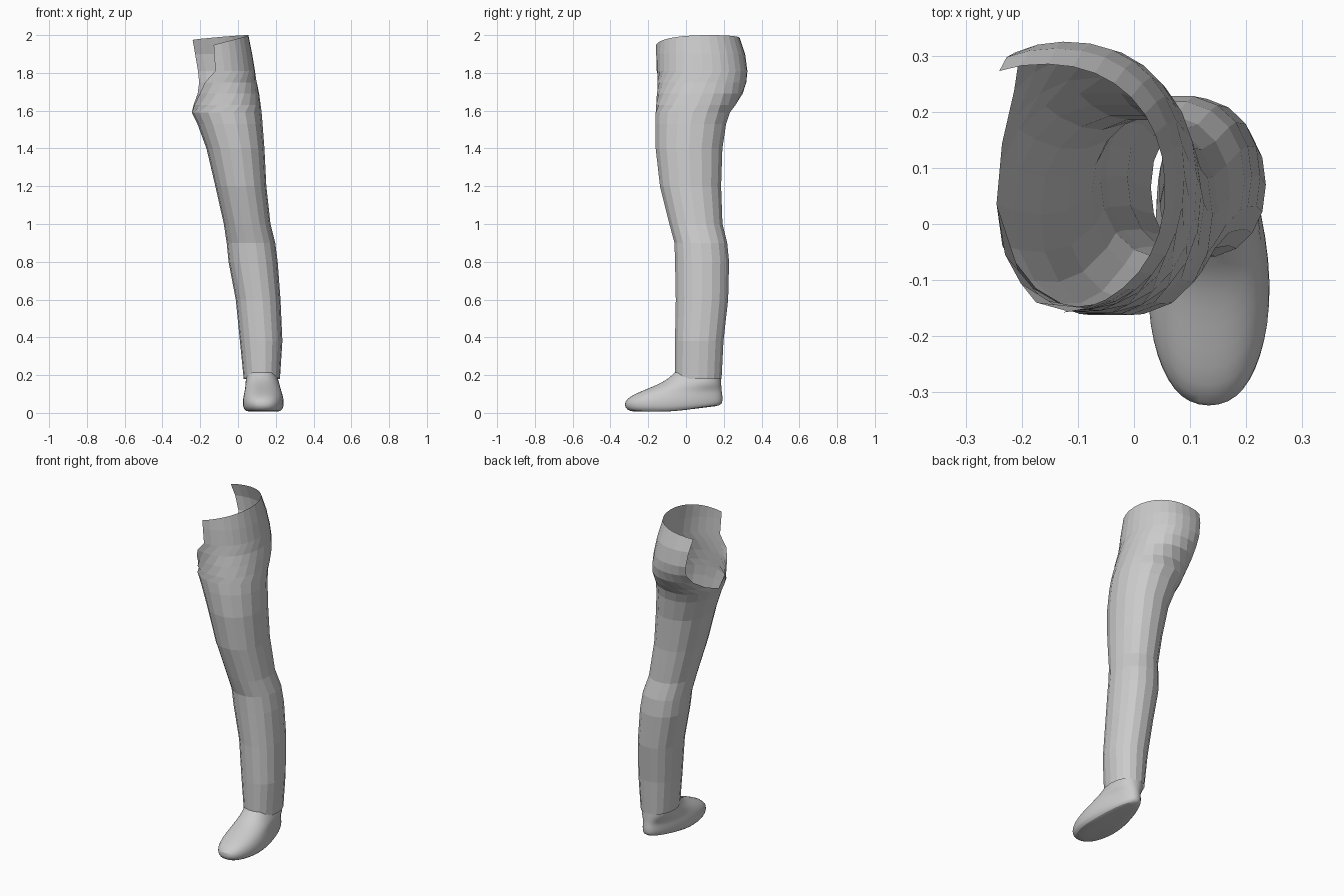
import bpy, bmesh
from math import sin, cos, radians

cube = bpy.data.objects.get("Cube")
if cube:
    bpy.data.objects.remove(cube)

grey = bpy.data.materials.new("plain grey")
grey.use_nodes = True
colour = (0.6, 0.6, 0.6, 1)
grey.diffuse_color = colour
grey.node_tree.nodes["Principled BSDF"].inputs["Base Color"].default_value = colour


def loft(name, rings, cap=False):
    """Skin a list of equally long point rings; doubled seam points are welded."""
    bm = bmesh.new()
    rows = [[bm.verts.new(p) for p in ring] for ring in rings]
    for low, high in zip(rows, rows[1:]):
        for i in range(len(low) - 1):
            bm.faces.new((low[i], low[i + 1], high[i + 1], high[i]))
    if cap:
        bm.faces.new(rows[0][:-1][::-1])
    bmesh.ops.remove_doubles(bm, verts=bm.verts, dist=0.0005)
    mesh = bpy.data.meshes.new(name)
    bm.to_mesh(mesh)
    bm.free()
    mesh.materials.append(grey)
    obj = bpy.data.objects.new(name, mesh)
    bpy.context.collection.objects.link(obj)
    return obj


def power(v, p):
    return (1 if v >= 0 else -1) * abs(v) ** p


def section(x0, x1, y0, y1, gap_front=0, gap_back=0, sides=18, p=0.92):
    """Rounded outline from the inner side, round the front and outside, to the back."""
    pts = []
    for i in range(sides + 1):
        a = radians(gap_front + (360 - gap_front - gap_back) * i / sides)
        pts.append(((x0 + x1) / 2 - (x1 - x0) / 2 * power(cos(a), p),
                    (y0 + y1) / 2 - (y1 - y0) / 2 * power(sin(a), p)))
    return pts


# Trouser leg: height, x range, y range, then the open angles at the hip
leg_rows = [
    (0.18, 0.03, 0.222, -0.06, 0.19),
    (0.38, 0.01, 0.235, -0.06, 0.2),
    (0.6, -0.012, 0.225, -0.056, 0.225),
    (0.8, -0.05, 0.21, -0.06, 0.23),
    (0.9, -0.06, 0.197, -0.063, 0.22),
    (1.0, -0.075, 0.172, -0.09, 0.195),
    (1.2, -0.12, 0.15, -0.14, 0.188),
    (1.4, -0.167, 0.14, -0.163, 0.195),
    (1.53, -0.215, 0.13, -0.165, 0.215),
    (1.59, -0.245, 0.125, -0.163, 0.235),
    (1.63, -0.25, 0.12, -0.16, 0.262, 28, 24),
    (1.69, -0.265, 0.112, -0.155, 0.3, 50, 45),
    (1.75, -0.3, 0.1, -0.153, 0.32, 70, 60),
    (1.81, -0.33, 0.09, -0.155, 0.325, 90, 66),
    (1.9, -0.355, 0.075, -0.158, 0.313, 93, 68),
    (2.0, -0.375, 0.055, -0.16, 0.285, 97, 70),
]
leg_rings = []
for n, (z, *size) in enumerate(leg_rows):
    outline = section(*size)
    ring = []
    for i, (x, y) in enumerate(outline):
        s = 2 * i / (len(outline) - 1) - 1
        dz = 0
        if n == 0:                                  # cuff lifted over the instep
            dz = 0.033 * max(0, min(1, -y / 0.04))
        elif n == len(leg_rows) - 1:                # waist dips to the front
            dz = -0.052 * s * s if s < 0 else -0.025 * s * s
        ring.append((x, y, z + dz))
    leg_rings.append(ring)
loft("trouser_leg", leg_rings)

# Shoe: height, x range, y range
shoe_rows = [
    (0.004, 0.07, 0.2, -0.25, 0.14),
    (0.008, 0.035, 0.235, -0.305, 0.185),
    (0.03, 0.022, 0.245, -0.326, 0.195),
    (0.06, 0.02, 0.247, -0.328, 0.196),
    (0.09, 0.024, 0.243, -0.295, 0.194),
    (0.12, 0.03, 0.235, -0.225, 0.19),
    (0.15, 0.037, 0.222, -0.15, 0.188),
    (0.18, 0.042, 0.212, -0.095, 0.186),
    (0.215, 0.045, 0.203, -0.06, 0.184),
]
shoe_rings = []
for z, *size in shoe_rows:
    ring = []
    for x, y in section(*size, sides=24, p=0.85):
        narrow = 1 - 0.3 * max(0, min(1, (y + 0.1) / 0.25)) * (z < 0.13)
        lift = 0.035 * max(0, min(1, (y + 0.08) / 0.27)) * max(0, 1 - z / 0.12)
        ring.append((0.132 + (x - 0.132) * narrow, y, z + lift))
    shoe_rings.append(ring)
shoe = loft("shoe", shoe_rings, cap=True)
smooth = shoe.modifiers.new("rounding", "SUBSURF")
smooth.levels = smooth.render_levels = 1
bpy.ops.object.select_all(action="DESELECT")
shoe.select_set(True)
bpy.context.view_layer.objects.active = shoe
bpy.ops.object.shade_smooth_by_angle(angle=radians(50))
